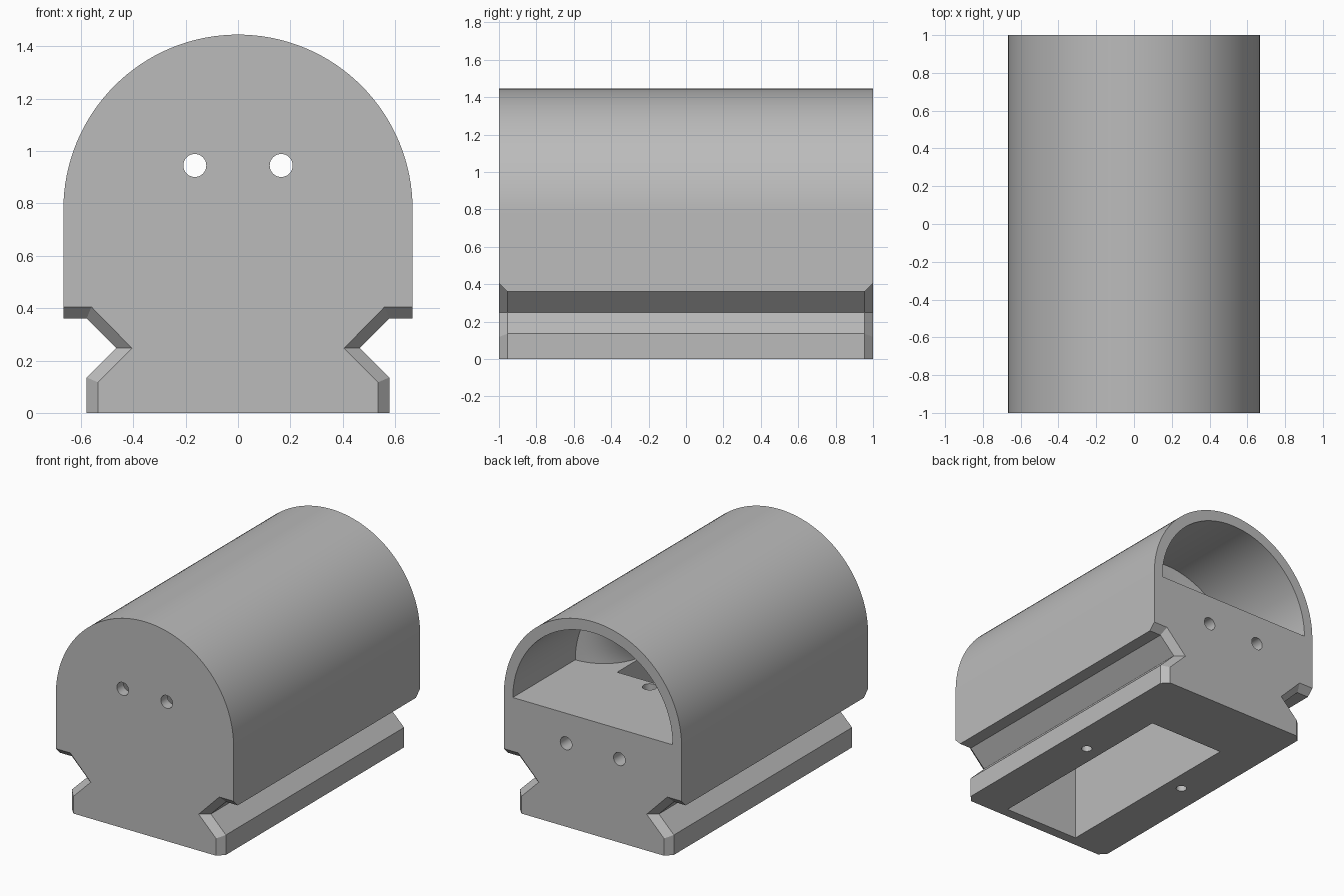
import bpy
import bmesh
from math import sin, cos, pi, radians

cube = bpy.data.objects.get("Cube")
if cube:
    bpy.data.objects.remove(cube, do_unlink=True)

grey = bpy.data.materials.new("plain grey")
grey.use_nodes = True
colour = (0.5, 0.5, 0.5, 1)
grey.diffuse_color = colour
grey.node_tree.nodes["Principled BSDF"].inputs["Base Color"].default_value = colour


def arch(radius, centre_z, steps=64):
    """Half circle from +x over the top to -x."""
    return [(radius * cos(pi * i / steps), centre_z + radius * sin(pi * i / steps))
            for i in range(steps + 1)]


def loft(name, sections):
    """Closed solid through (y, outline) sections with equal point counts."""
    bm = bmesh.new()
    rings = [[bm.verts.new((x, y, z)) for x, z in outline] for y, outline in sections]
    for a, b in zip(rings, rings[1:]):
        for i in range(len(a)):
            j = (i + 1) % len(a)
            bm.faces.new((a[i], a[j], b[j], b[i]))
    bm.faces.new(rings[0])
    bm.faces.new(rings[-1])
    bmesh.ops.recalc_face_normals(bm, faces=bm.faces)
    mesh = bpy.data.meshes.new(name)
    bm.to_mesh(mesh)
    bm.free()
    mesh.materials.append(grey)
    obj = bpy.data.objects.new(name, mesh)
    bpy.context.collection.objects.link(obj)
    return obj


def box(name, half_x, y0, y1, z0, z1):
    outline = [(-half_x, z0), (half_x, z0), (half_x, z1), (-half_x, z1)]
    return loft(name, [(y0, outline), (y1, outline)])


def drill(name, centre, radius, depth, along_y=False):
    bpy.ops.mesh.primitive_cylinder_add(
        vertices=32, radius=radius, depth=depth, location=centre,
        rotation=(pi / 2 if along_y else 0, 0, 0))
    obj = bpy.context.object
    obj.name = name
    obj.data.materials.append(grey)
    return obj


# Body: arched block with V grooves along the sides, chamfered at both ends
AXIS_Z, OUTER = 0.778, 0.667


def body_outline(side):
    mirrored = [(-x, z) for x, z in reversed(side)]
    return side + arch(OUTER, AXIS_Z) + mirrored


middle = body_outline([(0.578, 0), (0.578, 0.135), (0.465, 0.247), (0.578, 0.36), (OUTER, 0.36)])
end = body_outline([(0.535, 0), (0.535, 0.117), (0.405, 0.247), (0.56, 0.405), (OUTER, 0.405)])
body = loft("body", [(-1, end), (-0.955, middle), (0.955, middle), (1, end)])

# Rear chamber that narrows through a rounded throat to a small arched channel
FLOOR, WIDE, NARROW, THROAT = 0.77, 0.6, 0.29, 0.33
stations = [(1.1, WIDE), (THROAT, WIDE)]
for i in range(1, 13):
    t = pi / 2 * i / 12
    stations.append((THROAT - 0.31 * (1 - cos(t)), WIDE - (WIDE - NARROW) * sin(t)))
stations.append((-0.93, NARROW))
cutters = [loft("chamber_cutter", [(y, arch(r, FLOOR)) for y, r in stations])]

# Pocket open at the bottom, reaching up into the channel
cutters.append(box("pocket_cutter", 0.286, -0.93, THROAT, -0.1, 0.79))
cutters.append(box("pocket_rear_cutter", 0.286, -0.93, 0.525, -0.1, 0.68))

# Round holes: front pair, rear pair, bottom pair, and one in the chamber floor
for s in (-1, 1):
    cutters.append(drill("front_hole_cutter", (s * 0.165, -0.95, 0.945), 0.044, 0.3, True))
    cutters.append(drill("rear_hole_cutter", (s * 0.2, 0.8, 0.566), 0.044, 0.7, True))
    cutters.append(drill("bottom_hole_cutter", (s * 0.4, 0, 0.15), 0.034, 0.5))
cutters.append(drill("floor_hole_cutter", (0, 0.39, 0.72), 0.045, 0.2))

bpy.ops.object.select_all(action="DESELECT")
bpy.context.view_layer.objects.active = body
body.select_set(True)
for cutter in cutters:
    cutter.hide_render = True
    mod = body.modifiers.new("cut", "BOOLEAN")
    mod.operation = "DIFFERENCE"
    mod.solver = "EXACT"
    mod.object = cutter
    bpy.ops.object.modifier_apply(modifier=mod.name)
for cutter in cutters:
    bpy.data.objects.remove(cutter, do_unlink=True)

bpy.ops.object.shade_smooth_by_angle(angle=radians(25))
